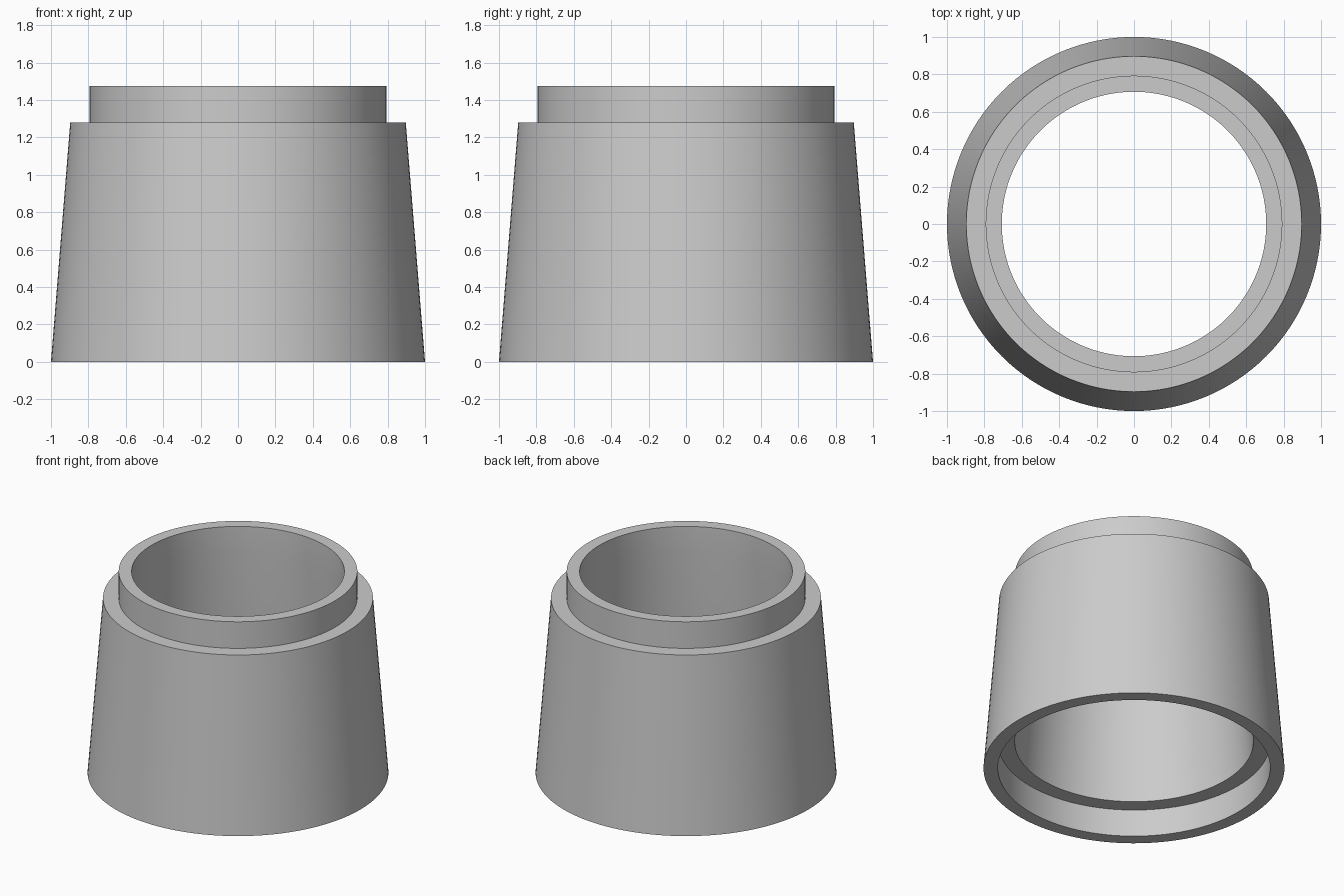
import bpy, bmesh, math

cube = bpy.data.objects.get("Cube")
if cube:
    bpy.data.objects.remove(cube, do_unlink=True)

SEGMENTS = 128

grey = bpy.data.materials.new("plain grey")
grey.use_nodes = True
colour = (0.6, 0.6, 0.6, 1)
grey.diffuse_color = colour
grey.node_tree.nodes["Principled BSDF"].inputs["Base Color"].default_value = colour


def lathe(name, profile):
    """Turn a closed (radius, height) profile around z."""
    bm = bmesh.new()
    rings = []
    for r, z in profile:
        rings.append([bm.verts.new((r * math.cos(a), r * math.sin(a), z))
                      for a in (math.tau * i / SEGMENTS for i in range(SEGMENTS))])
    for low, high in zip(rings, rings[1:] + rings[:1]):
        for i in range(SEGMENTS):
            j = (i + 1) % SEGMENTS
            bm.faces.new((low[i], low[j], high[j], high[i]))
    bmesh.ops.recalc_face_normals(bm, faces=bm.faces)
    mesh = bpy.data.meshes.new(name)
    bm.to_mesh(mesh)
    bm.free()
    mesh.materials.append(grey)
    obj = bpy.data.objects.new(name, mesh)
    bpy.context.collection.objects.link(obj)
    return obj


# Tapered sleeve: outer wall, shoulder, collar, bore and bottom socket
sleeve = lathe("tapered_sleeve", [
    (1.0, 0), (0.897, 1.28),       # outer wall
    (0.793, 1.28), (0.793, 1.475), # shoulder and collar
    (0.707, 1.475), (0.707, 1.28), # rim and straight bore
    (0.793, 0.2), (0.905, 0.2),    # tapered bore and socket ledge
    (0.905, 0),                    # socket wall
])

bpy.ops.object.select_all(action='DESELECT')
sleeve.select_set(True)
bpy.context.view_layer.objects.active = sleeve
bpy.ops.object.shade_smooth_by_angle(angle=math.radians(30))
